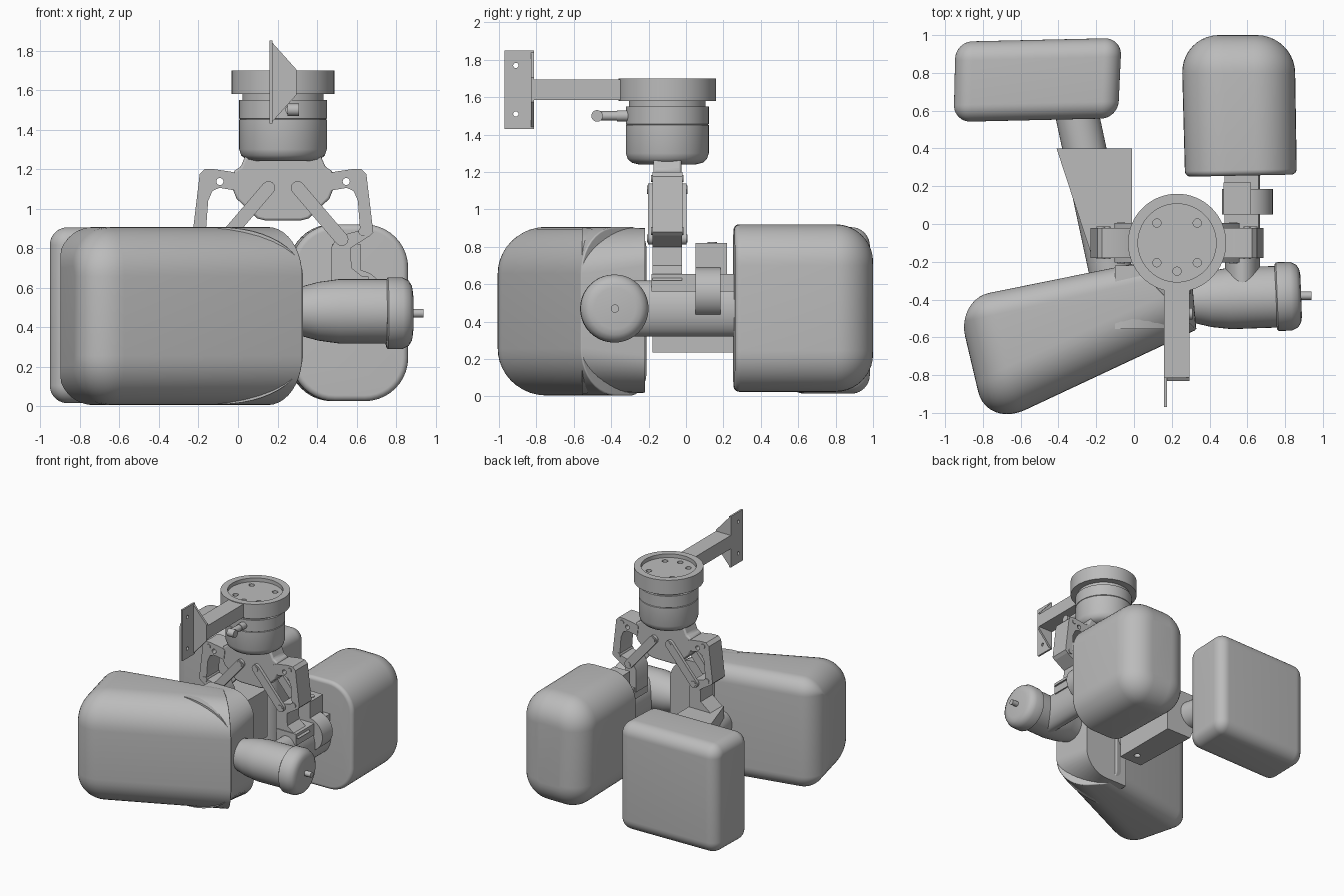
import bpy, bmesh
from math import sin, cos, pi, radians
from mathutils import Vector

if "Cube" in bpy.data.objects:
    bpy.data.objects.remove(bpy.data.objects["Cube"])

GREY = bpy.data.materials.new("plain_grey")
GREY.use_nodes = True
GREY.diffuse_color = (0.5, 0.5, 0.5, 1)
GREY.node_tree.nodes["Principled BSDF"].inputs["Base Color"].default_value = (0.5, 0.5, 0.5, 1)

XC, YC = 0.228, -0.10   # gripper axis
parts = []


def finish(name, bm):
    bmesh.ops.recalc_face_normals(bm, faces=bm.faces)
    me = bpy.data.meshes.new(name)
    bm.to_mesh(me)
    bm.free()
    ob = bpy.data.objects.new(name, me)
    bpy.context.collection.objects.link(ob)
    me.materials.append(GREY)
    parts.append(ob)
    return ob


def skin(name, rings):
    """Join closed rings of points and cap both ends."""
    bm = bmesh.new()
    rows = [[bm.verts.new(p) for p in r] for r in rings]
    n = len(rows[0])
    for lo, hi in zip(rows, rows[1:]):
        for i in range(n):
            j = (i + 1) % n
            bm.faces.new((lo[i], lo[j], hi[j], hi[i]))
    bm.faces.new(rows[0])
    bm.faces.new(rows[-1])
    return finish(name, bm)


def tube(name, p, q, stations, flat=1.0, seg=40):
    """Round bar from p to q; stations are (fraction, radius); flat scales its width."""
    p, q = Vector(p), Vector(q)
    d = (q - p).normalized()
    up = Vector((0, 0, 1)) if abs(d.z) < 0.9 else Vector((0, 1, 0))
    side = d.cross(up).normalized()
    up = side.cross(d)
    rings = []
    for f, r in stations:
        c = p.lerp(q, f)
        rings.append([c + side * (r * flat * cos(2 * pi * i / seg)) + up * (r * sin(2 * pi * i / seg))
                      for i in range(seg)])
    return skin(name, rings)


def rod(name, p, q, r, flat=1.0, seg=40):
    return tube(name, p, q, [(0, r), (1, r)], flat, seg)


def plate(name, outline, lo, hi, axis="y"):
    """Extrude an outline along y (xz points) or z (xy points)."""
    put = {"y": lambda u, v, w: (u, w, v), "z": lambda u, v, w: (u, v, w)}[axis]
    return skin(name, [[put(u, v, w) for u, v in outline] for w in (lo, hi)])


def box(name, x, y, z):
    return plate(name, [(x[0], y[0]), (x[1], y[0]), (x[1], y[1]), (x[0], y[1])], z[0], z[1], "z")


def drill(ob, p, q, r):
    cutter = rod("hole_cutter", p, q, r, seg=20)
    parts.remove(cutter)
    cutter.hide_render = True
    cutter.hide_set(True)
    m = ob.modifiers.new("hole", "BOOLEAN")
    m.object, m.operation, m.solver = cutter, "DIFFERENCE", "EXACT"


def soft_block(name, a0, b0, a1, b1, z0, z1, ra, rb, end0, end1):
    """Pillow block between plan edges a0-b0 and a1-b1, with its own rounding per side and end."""
    a0, b0, a1, b1 = map(Vector, (a0, b0, a1, b1))
    length = ((a1 + b1) / 2 - (a0 + b0) / 2).length
    n = 10
    arc = [pi / 2 * i / n for i in range(n + 1)]
    steps = [(end0 * (1 - sin(t)) / length, end0 * (1 - cos(t))) for t in reversed(arc)]
    steps += [(1 - end1 * (1 - sin(t)) / length, end1 * (1 - cos(t))) for t in arc]
    rings = []
    for f, d in steps:
        a, b = a0.lerp(a1, f), b0.lerp(b1, f)
        w, u = (b - a).length, (b - a).normalized()
        ring = []
        for k, (s, top, r) in enumerate([(1, 1, rb), (0, 1, ra), (0, 0, ra), (1, 0, rb)]):
            r = max(r - d, 0.012)
            cs = w - d - r if s else d + r
            cz = z1 - d - r if top else z0 + d + r
            for t in arc:
                t += pi / 2 * k
                xy = a + u * (cs + r * cos(t))
                ring.append((xy.x, xy.y, cz + r * sin(t)))
        rings.append(ring)
    return skin(name, rings)


# Three large pillow blocks
soft_block("back_left_block", (0.27, 0.25), (0.862, 0.262), (0.25, 1.0), (0.85, 1.0),
           0.025, 0.92, 0.22, 0.22, 0.03, 0.2)
soft_block("back_right_block", (-0.955, 0.54), (-0.945, 0.965), (-0.085, 0.56), (-0.065, 0.985),
           0.015, 0.905, 0.09, 0.1, 0.09, 0.09)
soft_block("front_block", (-0.78, -1.08), (-0.94, -0.40), (0.33, -0.56), (0.0, -0.21),
           0.005, 0.907, 0.25, 0.12, 0.2, 0.01)

# Rounded nose filling the inner end of the front block
nose = []
for y, x1, rx, rz, z0, z1 in ((-0.555, 0.33, 0.42, 0.25, 0.01, 0.905), (-0.22, 0.3, 0.2, 0.2, 0.02, 0.9)):
    ring = [(-0.1, y, z1), (-0.1, y, z0)]
    for k, cz in ((-1, z0 + rz), (0, z1 - rz)):
        ring += [(x1 - rx + rx * cos(pi / 2 * (k + i / 12)), y, cz + rz * sin(pi / 2 * (k + i / 12)))
                 for i in range(13)]
    nose.append(ring)
skin("front_block_nose", nose)

# Pipe with an end cap and pin, and its branch to the back
tube("main_pipe", (0.05, -0.41, 0.48), (0.76, -0.385, 0.48),
     [(0, 0.12), (0.38, 0.125), (0.5, 0.148), (0.65, 0.163), (1, 0.163)])
tube("pipe_cap", (0.75, -0.385, 0.47), (0.885, -0.38, 0.47),
     [(0, 0.17), (0.06, 0.182), (0.6, 0.182), (0.85, 0.165), (0.96, 0.14), (1, 0.11)])
rod("cap_pin", (0.87, -0.38, 0.47), (0.94, -0.38, 0.47), 0.022, seg=16)
rod("branch_pipe", (0.575, -0.38, 0.47), (0.575, 0.28, 0.47), 0.15, 0.62)
box("branch_saddle", (0.48, 0.66), (-0.185, 0.26), (0.56, 0.655))
rod("branch_collar", (0.6, 0.05, 0.555), (0.6, 0.185, 0.555), 0.135)
box("collar_clamp", (0.475, 0.62), (0.05, 0.22), (0.5, 0.82))
rod("clamp_screw", (0.57, 0.14, 0.81), (0.57, 0.14, 0.826), 0.025, seg=20)

# Slanted link with its wedge-shaped bracket, wider at the top
rod("link_pipe", (-0.10, -0.36, 0.45), (-0.31, 0.62, 0.45), 0.115)
wedge = skin("wedge_bracket", [[(-back, 0.4, z), (-0.01, 0.4, z), (-0.01, -0.18, z), (-0.22, -0.18, z)]
                               for back, z in ((0.24, 0.235), (0.41, 0.63))])
drill(wedge, (-0.1, -0.08, 0.2), (-0.1, -0.08, 0.3), 0.025)

# Wrist: one turned profile with a recessed top
profile = [(0.15, 1.24), (0.19, 1.25), (0.212, 1.27), (0.222, 1.3), (0.222, 1.45), (0.217, 1.453),
           (0.222, 1.456), (0.222, 1.55), (0.205, 1.55), (0.205, 1.58), (0.26, 1.58), (0.26, 1.70),
           (0.207, 1.70), (0.207, 1.67)]
wrist = tube("wrist_drum", (XC, YC, 0), (XC, YC, 1), [(z, r) for r, z in profile], seg=64)
for dx, dy in [(-0.107, 0.105), (0.107, 0.105), (-0.107, -0.105), (0.107, -0.105), (0, -0.15)]:
    drill(wrist, (XC + dx, YC + dy, 1.63), (XC + dx, YC + dy, 1.69), 0.022)

# Cable connector
rod("connector_collar", (0.27, -0.37, 1.5), (0.27, -0.3, 1.5), 0.029, seg=20)
rod("connector_plug", (0.265, -0.48, 1.5), (0.27, -0.36, 1.5), 0.025, seg=20)
rod("connector_tip", (0.25, -0.475, 1.5), (0.31, -0.475, 1.5), 0.031, seg=20)

# Side arm with gusset and mounting plate
box("side_arm", (0.16, 0.295), (-0.825, -0.34), (1.585, 1.695))
plate("arm_gusset", [(0.165, 1.43), (0.295, 1.575), (0.295, 1.705), (0.165, 1.85)], -0.83, -0.812)
mount = box("mounting_plate", (0.16, 0.175), (-0.97, -0.812), (1.43, 1.85))
for z in (1.51, 1.77):
    drill(mount, (0.1, -0.91, z), (0.22, -0.91, z), 0.014)

# Palm, flared into the wrist
half = [(0.0, 1.27), (0.19, 1.27), (0.215, 1.21), (0.25, 1.19), (0.255, 1.10), (0.235, 1.05),
        (0.13, 0.95), (0.09, 0.94), (0.0, 0.94)]
outline = [(XC + u, v) for u, v in half] + [(XC - u, v) for u, v in half[-2:0:-1]]
palm = plate("palm", outline, YC - 0.075, YC + 0.075)
bevel = palm.modifiers.new("bevel", "BEVEL")
bevel.width, bevel.segments, bevel.limit_method, bevel.angle_limit = 0.012, 3, "ANGLE", radians(30)

# Two mirrored fingers
for side, word in ((1, "left"), (-1, "right")):
    def mx(pts):
        return [(XC + side * (u - XC), v) for u, v in pts]

    def pin(name, u, v, reach, r):
        x = XC + side * (u - XC)
        rod(name, (x, YC - reach, v), (x, YC + reach, v), r, seg=20)

    knuckle = plate(word + "_knuckle", mx([(0.45, 1.17), (0.48, 1.185), (0.58, 1.2), (0.625, 1.2),
                    (0.65, 1.175), (0.685, 0.88), (0.665, 0.86), (0.62, 0.865), (0.607, 1.04),
                    (0.585, 1.09), (0.55, 1.105), (0.46, 1.09)]), YC - 0.08, YC + 0.08)
    hx = XC + side * (0.548 - XC)
    drill(knuckle, (hx, -0.4, 1.137), (hx, 0.2, 1.137), 0.018)
    # inner links, one on each face
    for y, face in ((YC - 0.091, "front"), (YC + 0.091, "back")):
        a, b = Vector((0.302, 1.105)), Vector((0.525, 0.845))
        d = (b - a).normalized()
        n = Vector((-d.y, d.x))
        ring = []
        for c, turn in ((a, 0), (b, pi)):
            for i in range(9):
                t = pi / 2 + turn + pi * i / 8
                ring.append(tuple(c + (d * cos(t) + n * sin(t)) * 0.034))
        plate(f"{word}_{face}_link", mx(ring), y - 0.013, y + 0.013)
    # fingertip
    plate(word + "_fingertip", mx([(0.47, 0.62), (0.47, 0.8), (0.505, 0.86), (0.62, 0.89), (0.665, 0.86),
          (0.57, 0.8), (0.575, 0.7), (0.675, 0.62)]), YC - 0.078, YC + 0.078)
    for tag, u, v, reach, r in (("palm_pin", 0.302, 1.105, 0.108, 0.022), ("link_pin", 0.525, 0.845, 0.108, 0.022),
                                ("outer_pin", 0.598, 1.165, 0.086, 0.018), ("tip_pin", 0.632, 0.885, 0.086, 0.022)):
        pin(f"{word}_{tag}", u, v, reach, r)

# Smooth shading with sharp edges kept
bpy.ops.object.select_all(action="DESELECT")
for ob in parts:
    ob.select_set(True)
bpy.context.view_layer.objects.active = parts[0]
bpy.ops.object.shade_smooth_by_angle(angle=radians(35))
